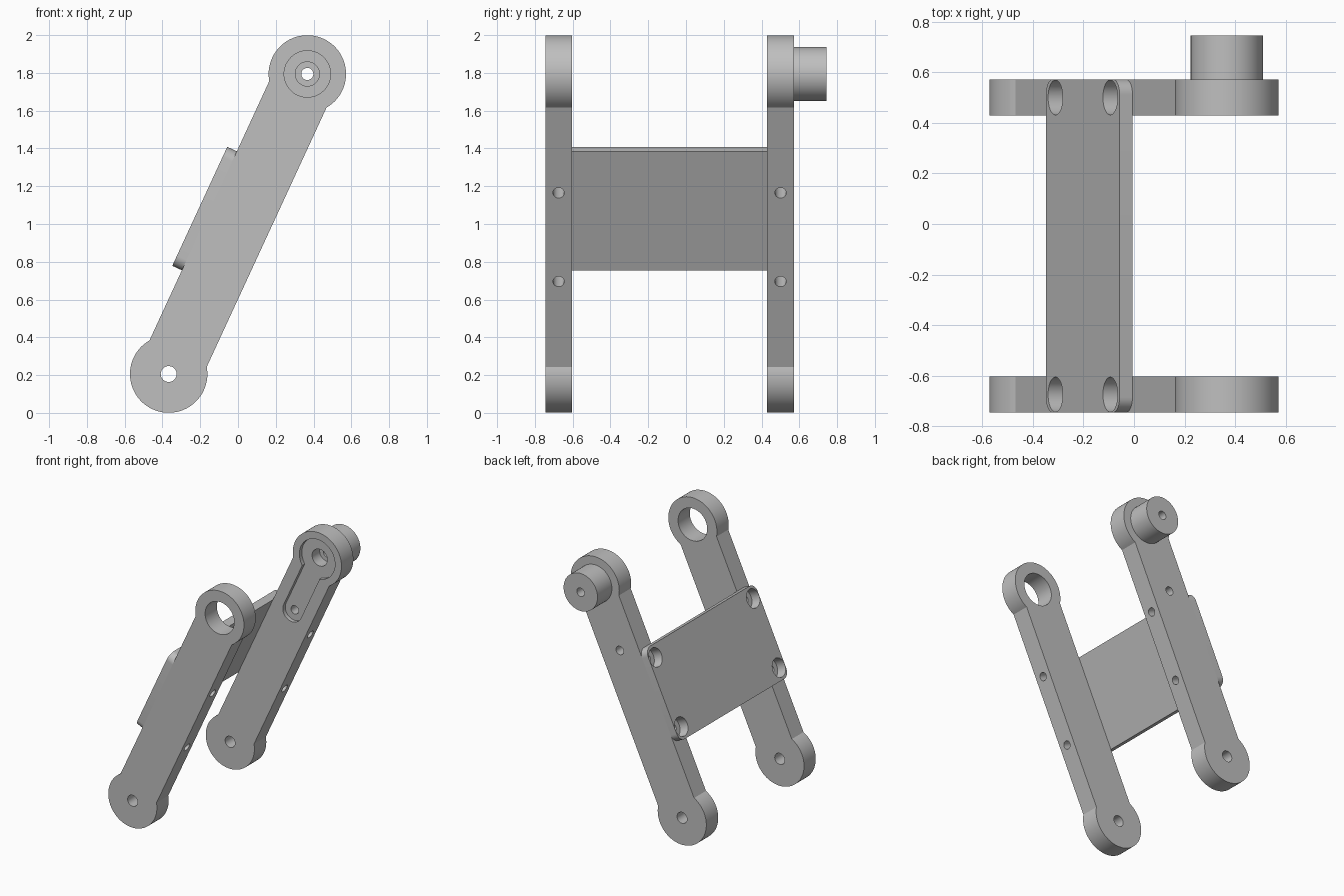
import bpy, bmesh
from math import sin, cos, pi, asin, radians
from mathutils import Matrix

if "Cube" in bpy.data.objects:
    bpy.data.objects.remove(bpy.data.objects["Cube"])

# Main sizes, in a frame whose x runs along the arms and z points out of the plate
PIVOT = 0.875            # pivots sit at x = -PIVOT and x = +PIVOT
HALF_W = 0.167           # half the arm's width
END_R = 0.205            # round arm ends
FRONT = (-0.745, -0.604)
BACK = (0.429, 0.572)
PLATE_TOP = 0.223
SCREW_X = 0.2585
TILT = Matrix.Translation((0, 0, 1)) @ Matrix.Rotation(radians(-65.2), 4, 'Y')

grey = bpy.data.materials.new("light_grey")
grey.use_nodes = True
colour = (0.52, 0.52, 0.52, 1)
grey.diffuse_color = colour
grey.node_tree.nodes["Principled BSDF"].inputs["Base Color"].default_value = colour


def arc(cx, cy, r, a, b, n):
    steps = [a + (b - a) * i / n for i in range(n + 1)]
    return [(cx + r * cos(t), cy + r * sin(t)) for t in steps]


def circle(cx, cy, r, n=48):
    return arc(cx, cy, r, 0, 2 * pi, n)[:-1]


def barbell(x1, r1, x2, r2, half):
    """Straight bar from x1 up to x2 with a round lobe on each end."""
    a1, a2 = asin(half / r1), asin(half / r2)
    return (arc(x2, 0, r2, a2 - pi, pi - a2, 48)
            + arc(x1, 0, r1, a1, 2 * pi - a1, 48))


def rounded_rect(x0, x1, y0, y1, r):
    corners = [(x1 - r, y1 - r), (x0 + r, y1 - r), (x0 + r, y0 + r), (x1 - r, y0 + r)]
    return [p for i, c in enumerate(corners)
            for p in arc(*c, r, i * pi / 2, (i + 1) * pi / 2, 10)]


def prism(name, outline, axis, low, high):
    """Extrude a flat outline along the given axis."""
    bm = bmesh.new()
    place = (lambda p: (p[0], low, p[1])) if axis == 'Y' else (lambda p: (p[0], p[1], low))
    face = bm.faces.new([bm.verts.new(place(p)) for p in outline])
    grown = bmesh.ops.extrude_face_region(bm, geom=[face])["geom"]
    step = (0, high - low, 0) if axis == 'Y' else (0, 0, high - low)
    bmesh.ops.translate(bm, vec=step, verts=[g for g in grown if isinstance(g, bmesh.types.BMVert)])
    bmesh.ops.recalc_face_normals(bm, faces=bm.faces)
    mesh = bpy.data.meshes.new(name)
    bm.to_mesh(mesh)
    bm.free()
    mesh.materials.append(grey)
    obj = bpy.data.objects.new(name, mesh)
    bpy.context.collection.objects.link(obj)
    return obj


def combine(obj, tool, operation='DIFFERENCE'):
    """Apply one boolean and discard the tool."""
    mod = obj.modifiers.new("shape", 'BOOLEAN')
    mod.operation, mod.object, mod.solver = operation, tool, 'EXACT'
    bpy.context.view_layer.objects.active = obj
    bpy.ops.object.modifier_apply(modifier=mod.name)
    bpy.data.objects.remove(tool)


def drill(obj, x, y, r, axis, low, high):
    combine(obj, prism("cutter", circle(x, y, r), axis, low, high))


# Two side arms and the joining plate
arm_outline = barbell(-PIVOT, END_R, PIVOT, END_R, HALF_W)
front_arm = prism("front_arm", arm_outline, 'Y', *FRONT)
back_arm = prism("back_arm", arm_outline, 'Y', *BACK)
plate = prism("cross_plate", rounded_rect(-0.347, 0.347, FRONT[0], BACK[1], 0.06),
              'Z', HALF_W, PLATE_TOP)

# Round boss on the outside of the back arm
combine(back_arm, prism("boss", circle(PIVOT, 0, 0.143), 'Y', 0.5, 0.745), 'UNION')

# Lower pivot holes and the large bearing hole
for arm in (front_arm, back_arm):
    drill(arm, -PIVOT, 0, 0.042, 'Y', -1, 1)
drill(front_arm, PIVOT, 0, 0.123, 'Y', -1, 1)

# Lever-shaped recess on the inner face, stepped bore and lever screw hole
lever = barbell(PIVOT - 0.5, 0.08, PIVOT, 0.15, 0.0799)
combine(back_arm, prism("cutter", lever, 'Y', 0.3, BACK[0] + 0.03))
drill(back_arm, PIVOT, 0, 0.064, 'Y', 0.3, 0.55)
drill(back_arm, PIVOT, 0, 0.032, 'Y', 0.3, 1)
drill(back_arm, PIVOT - 0.5, 0, 0.032, 'Y', 0.3, 1)

# Counterbored screw holes through the plate and both arms
for arm, span in ((front_arm, FRONT), (back_arm, BACK)):
    mid = sum(span) / 2
    for x in (-SCREW_X, SCREW_X):
        drill(arm, x, mid, 0.03, 'Z', -0.5, 0.5)
        drill(arm, x, mid, 0.069, 'Z', 0.15, 0.5)
        drill(plate, x, mid, 0.069, 'Z', 0.1, 0.5)

# Tilt the assembly and shade the round walls smooth
for obj in (front_arm, back_arm, plate):
    obj.data.transform(TILT)
    bpy.ops.object.select_all(action='DESELECT')
    obj.select_set(True)
    bpy.context.view_layer.objects.active = obj
    bpy.ops.object.shade_smooth_by_angle(angle=radians(30))
